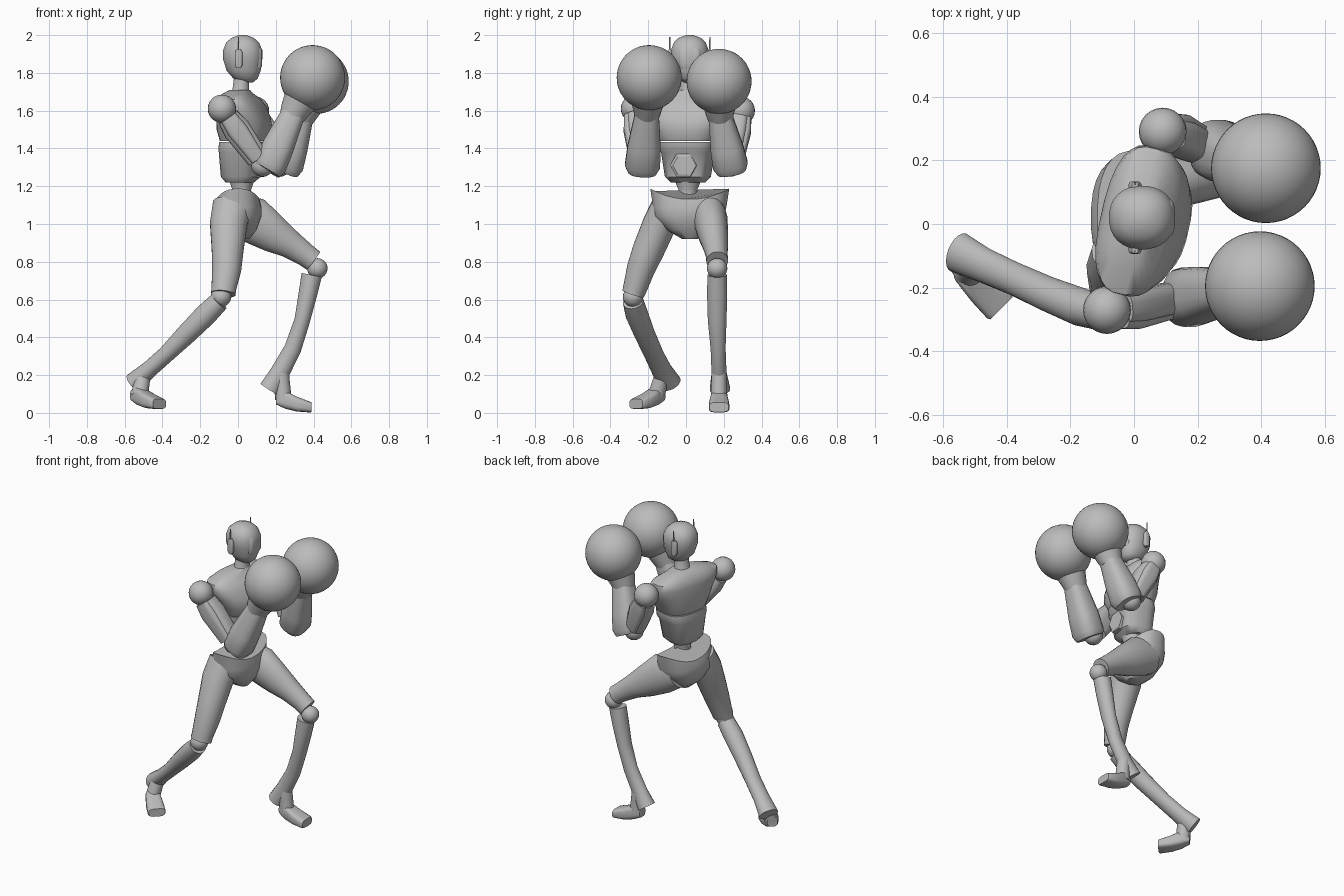
import bpy
import bmesh
from math import cos, sin, pi, radians, copysign
from mathutils import Vector, Matrix

if "Cube" in bpy.data.objects:
    bpy.data.objects.remove(bpy.data.objects["Cube"])

grey = bpy.data.materials.new("plain grey")
grey.use_nodes = True
grey.diffuse_color = (.5, .5, .5, 1)
grey.node_tree.nodes["Principled BSDF"].inputs["Base Color"].default_value = (.5, .5, .5, 1)


def finish(name, bm, angle=40):
    """Turn a bmesh into a smooth shaded object."""
    bmesh.ops.recalc_face_normals(bm, faces=bm.faces)
    mesh = bpy.data.meshes.new(name)
    bm.to_mesh(mesh)
    bm.free()
    mesh.materials.append(grey)
    obj = bpy.data.objects.new(name, mesh)
    bpy.context.collection.objects.link(obj)
    bpy.ops.object.select_all(action="DESELECT")
    bpy.context.view_layer.objects.active = obj
    obj.select_set(True)
    bpy.ops.object.shade_smooth_by_angle(angle=radians(angle))
    return obj


def loft(name, stations, side=(0, 1, 0), up=None, power=1, sides=20, angle=40):
    """Skin rings (x, y, z, half depth, half width) along a path."""
    bm = bmesh.new()
    centres = [Vector(s[:3]) for s in stations]
    rings = []
    for i, (c, s) in enumerate(zip(centres, stations)):
        ahead = centres[min(i + 1, len(centres) - 1)]
        behind = centres[max(i - 1, 0)]
        tangent = Vector(up) if up else (ahead - behind).normalized()
        across = Vector(side)
        across = (across - tangent * across.dot(tangent)).normalized()
        depth = across.cross(tangent)
        ring = []
        for k in range(sides):
            a = 2 * pi * (k + .5) / sides
            u = copysign(abs(cos(a)) ** power, cos(a))
            v = copysign(abs(sin(a)) ** power, sin(a))
            ring.append(bm.verts.new(c + depth * (s[3] * u) + across * (s[4] * v)))
        rings.append(ring)
    for low, high in zip(rings, rings[1:]):
        for k in range(sides):
            j = (k + 1) % sides
            bm.faces.new((low[k], low[j], high[j], high[k]))
    bm.faces.new(rings[0])
    bm.faces.new(rings[-1])
    return finish(name, bm, angle)


def ball(name, centre, radius, segments=32):
    bm = bmesh.new()
    bmesh.ops.create_uvsphere(bm, u_segments=segments, v_segments=segments // 2, radius=radius,
                              matrix=Matrix.Translation(centre))
    return finish(name, bm)


UP = (0, 0, 1)
TWIST = (.22, .97, 0)   # the torso turns towards its right

# Head with visor, ear pieces and antennas
loft("head", [(.05, .02, 1.75, .03, .03), (.04, .02, 1.77, .065, .06), (.03, .02, 1.81, .09, .08),
              (.025, .02, 1.87, .104, .095), (.025, .02, 1.92, .104, .1), (.024, .02, 1.96, .088, .085),
              (.024, .02, 1.985, .06, .06), (.024, .02, 2, .02, .02)], up=UP, power=.9, sides=28, angle=60)
loft("visor", [(.085, .02, 1.82, .035, .05), (.09, .02, 1.84, .038, .058),
               (.09, .02, 1.92, .038, .06), (.085, .02, 1.935, .035, .05)], up=UP, power=.5)
for label, s in (("left", 1), ("right", -1)):
    y = .02 + s * .1
    loft(label + "_ear_piece", [(.003, y, 1.825, .01, .012), (.003, y, 1.84, .02, .014),
                               (.003, y, 1.91, .02, .014), (.003, y, 1.925, .01, .012)], up=UP, power=.6)
    loft(label + "_antenna", [(.003, y + s * .006, 1.91, .004, .004),
                             (.003, y + s * .006, 1.99, .003, .003)], up=UP, sides=8)
loft("neck", [(.01, .02, 1.67, .065, .07), (.015, .02, 1.71, .045, .05),
              (.02, .02, 1.79, .04, .045)], up=UP)

# Torso
loft("chest", [(.03, .01, 1.44, .12, .15), (.035, .01, 1.5, .14, .18), (.03, .01, 1.56, .132, .215),
               (.015, .01, 1.62, .12, .24), (.005, .01, 1.66, .1, .235), (0, .015, 1.69, .07, .16),
               (.01, .02, 1.71, .05, .07)], side=TWIST, up=UP, power=.75, sides=28, angle=50)
loft("abdomen", [(.01, .01, 1.22, .07, .09), (.015, .01, 1.25, .1, .12), (.02, .01, 1.38, .115, .14),
                 (.025, .01, 1.395, .122, .15), (.03, .01, 1.435, .122, .15)],
     side=TWIST, up=UP, power=.7, sides=24)
loft("belly_plate", [(.09, -.01, 1.31, .075, .075), (.135, -.015, 1.31, .07, .07),
                     (.14, -.015, 1.31, .055, .055)], sides=6, angle=20)
loft("waist", [(.02, .01, 1.08, .075, .085), (.015, .01, 1.14, .05, .055), (.02, .01, 1.18, .05, .05),
               (.02, .01, 1.24, .07, .075)], up=UP)

# Pelvis with raised hip corners
pelvis = loft("pelvis", [(.01, .02, .92, .05, .04), (0, .015, .97, .1, .12), (-.005, .015, 1.04, .13, .185),
                         (-.005, .02, 1.09, .13, .195), (0, .02, 1.13, .115, .21)], up=UP, power=.8, sides=28)
for v in pelvis.data.vertices:
    if v.co.z > 1.11:
        v.co.z += 1.3 * (v.co.y - .02) ** 2

# Thighs
loft("left_thigh", [(-.01, .12, 1.06, .11, .085), (.08, .13, 1.02, .125, .09), (.19, .145, .945, .1, .08),
                    (.28, .155, .89, .075, .068), (.36, .163, .835, .062, .058),
                    (.4, .165, .805, .06, .058)], angle=50)
loft("right_thigh", [(-.03, -.09, 1.1, .105, .09), (-.05, -.14, 1, .1, .09), (-.055, -.2, .86, .085, .085),
                     (-.06, -.24, .76, .078, .075), (-.075, -.27, .66, .066, .064),
                     (-.078, -.28, .63, .066, .06)], angle=50)

# Knees and lower legs
ball("left_knee", (.42, .165, .765), .054, 24)
ball("right_knee", (-.09, -.28, .615), .054, 24)
loft("left_shin", [(.39, .165, .73, .055, .052), (.37, .165, .63, .05, .054), (.34, .165, .49, .042, .05),
                   (.29, .17, .34, .046, .04), (.22, .175, .21, .052, .04),
                   (.165, .18, .125, .055, .055)], angle=60)
loft("right_shin", [(-.1, -.28, .59, .054, .055), (-.17, -.26, .52, .06, .06), (-.27, -.22, .42, .055, .055),
                    (-.38, -.17, .31, .045, .052), (-.47, -.13, .23, .045, .055),
                    (-.55, -.09, .16, .055, .065)], angle=60)


def foot(label, heel, heading, floor, ankle_top):
    """Wedge foot pointing along heading, joined to the shin by an ankle."""
    d = Vector((cos(heading), sin(heading), 0))
    stations = []
    for run, mid, height, width in ((0, .075, .03, .03), (.05, .07, .048, .045),
                                    (.11, .047, .04, .052), (.18, .031, .029, .055), (.19, .03, .026, .05)):
        p = Vector(heel) + d * run
        stations.append((p.x, p.y, mid + floor, height, width))
    across = (-d.y, d.x, 0)
    loft(label + "_foot", stations, side=across, up=d, power=.55, sides=16)
    a = Vector(heel) + d * .04
    loft(label + "_ankle", [(a.x, a.y, .07 + floor, .045, .045), (*ankle_top, .04, .04)], side=across)


foot("left", (.2, .175, 0), 0, 0, (.23, .175, .21))
foot("right", (-.55, -.13, 0), -pi / 4, .018, (-.5, -.12, .22))

# Arms: shoulder, upper arm shells, elbow, forearm, cuff and glove
arms = (("left", 1, (.09, .29, 1.6), (.22, .235, 1.31), (.34, .18, 1.58), (.414, .175, 1.755)),
        ("right", -1, (-.085, -.27, 1.61), (.13, -.23, 1.31), (.3, -.205, 1.6), (.395, -.195, 1.775)))
for label, s, shoulder, elbow, wrist, glove in arms:
    sh, el, wr, gl = map(Vector, (shoulder, elbow, wrist, glove))
    ball(label + "_shoulder", sh, .075, 24)
    ball(label + "_elbow", el, .06, 24)
    start, end = sh.lerp(el, .15), sh.lerp(el, .88)
    loft(label + "_upper_arm", [(*start, .06, .05), (*start.lerp(end, .3), .074, .055),
                                (*end, .06, .05)], power=.6)
    out = Vector((0, s * .025, 0))
    loft(label + "_upper_arm_plate", [(*(start + out), .045, .04), (*(start.lerp(end, .3) + out), .055, .05),
                                      (*(end + out), .04, .04)], power=.5)
    reach = (wr - el).normalized()
    base = el + Vector((.04, 0, 0)) - reach * .03
    loft(label + "_forearm", [(*base, .075, .08), (*(base + reach * .03), .088, .094),
                              (*base.lerp(wr, .4), .085, .088), (*base.lerp(wr, .85), .068, .068),
                              (*wr, .062, .062)], power=.75, angle=50)
    loft(label + "_cuff", [(*wr.lerp(base, .1), .068, .066), (*wr, .078, .074),
                           (*wr.lerp(gl, .5), .1, .1)])
    ball(label + "_glove", gl, .172, 48)
